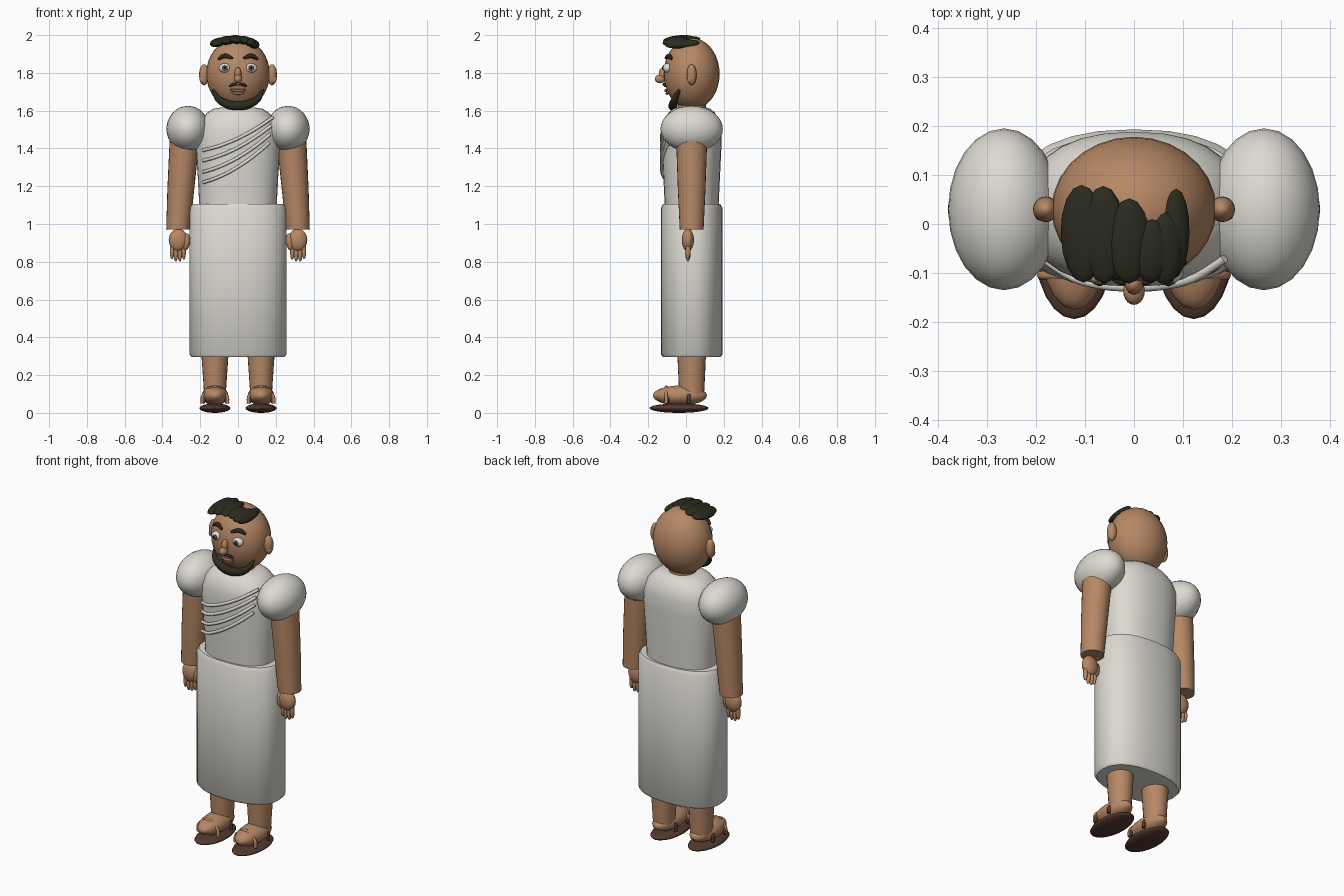
import bpy, bmesh, math
from mathutils import Vector

if "Cube" in bpy.data.objects:
    bpy.data.objects.remove(bpy.data.objects["Cube"])


def material(name, rgb):
    m = bpy.data.materials.new(name)
    m.diffuse_color = (*rgb, 1)
    m.use_nodes = True
    m.node_tree.nodes["Principled BSDF"].inputs["Base Color"].default_value = m.diffuse_color
    return m


SKIN = material("skin", (0.47, 0.245, 0.13))
CLOTH = material("cloth", (0.72, 0.70, 0.64))
HAIR = material("dark hair", (0.025, 0.024, 0.014))
SOLE = material("sandal brown", (0.085, 0.042, 0.028))
WHITE = material("eye white", (0.75, 0.75, 0.73))
IRIS = material("iris brown", (0.13, 0.08, 0.05))
PUPIL = material("pupil black", (0.008, 0.008, 0.008))
LIP = material("lip", (0.33, 0.15, 0.095))


def finish(name, bm, mat, angle=40):
    bmesh.ops.recalc_face_normals(bm, faces=bm.faces[:])
    me = bpy.data.meshes.new(name)
    bm.to_mesh(me)
    bm.free()
    me.materials.append(mat)
    ob = bpy.data.objects.new(name, me)
    bpy.context.collection.objects.link(ob)
    bpy.ops.object.select_all(action='DESELECT')
    ob.select_set(True)
    bpy.context.view_layer.objects.active = ob
    bpy.ops.object.shade_smooth_by_angle(angle=math.radians(angle))
    return ob


def ball(name, loc, size, mat, rot=(0, 0, 0), seg=20, rings=12):
    bm = bmesh.new()
    bmesh.ops.create_uvsphere(bm, u_segments=seg, v_segments=rings, radius=1)
    ob = finish(name, bm, mat)
    ob.location, ob.scale, ob.rotation_euler = loc, size, rot
    return ob


def skin_rings(bm, rings):
    """Join equal rings of points into a closed, capped skin."""
    loops = [[bm.verts.new(p) for p in r] for r in rings]
    n = len(loops[0])
    for a, b in zip(loops, loops[1:]):
        for i in range(n):
            bm.faces.new((a[i], a[(i + 1) % n], b[(i + 1) % n], b[i]))
    bm.faces.new(loops[0])
    bm.faces.new(loops[-1])


def loft(name, sections, mat, power=2.0, seg=24, angle=50):
    """Sections are (x, y, z, half width, half depth)."""
    rings = []
    for x, y, z, a, b in sections:
        ring = []
        for i in range(seg):
            c, s = math.cos(math.tau * i / seg), math.sin(math.tau * i / seg)
            ring.append((x + a * math.copysign(abs(c) ** (2 / power), c),
                         y + b * math.copysign(abs(s) ** (2 / power), s), z))
        rings.append(ring)
    bm = bmesh.new()
    skin_rings(bm, rings)
    return finish(name, bm, mat, angle)


def tube(name, pts, radius, mat, taper=0.0, steps=5, seg=8):
    """Round tube along a smooth path, thinned towards both ends by taper."""
    p = [Vector(q) for q in pts]
    p = [2 * p[0] - p[1]] + p + [2 * p[-1] - p[-2]]
    path = []
    for k in range(1, len(p) - 2):
        a, b, c, d = p[k - 1:k + 3]
        for j in range(steps):
            t = j / steps
            path.append(0.5 * (2 * b + (c - a) * t + (2 * a - 5 * b + 4 * c - d) * t * t
                               + (3 * b - a - 3 * c + d) * t ** 3))
    path.append(p[-2])
    rings, last = [], len(path) - 1
    for k, q in enumerate(path):
        d = (path[min(k + 1, last)] - path[max(k - 1, 0)]).normalized()
        u = d.cross(Vector((0, 1, 0.01))).normalized()
        v = d.cross(u)
        r = radius * (1 - taper * abs(2 * k / last - 1) ** 2)
        rings.append([q + r * (u * math.cos(math.tau * i / seg) + v * math.sin(math.tau * i / seg))
                      for i in range(seg)])
    bm = bmesh.new()
    skin_rings(bm, rings)
    return finish(name, bm, mat, 60)


def face_y(x, z):
    """Front surface of the head."""
    return 0.03 - 0.148 * math.sqrt(max(0, 1 - (x / 0.168) ** 2 - ((z - 1.795) / 0.19) ** 2))


# Robe: wrapped skirt and fitted upper body
CY = 0.03
loft("skirt", [(0, CY, 0.295, 0.245, 0.152), (0, CY, 0.31, 0.257, 0.163),
               (0, CY, 1.085, 0.257, 0.163), (0, CY, 1.105, 0.245, 0.152)], CLOTH, 2.35, 28)
loft("robe_top", [(0, CY, 1.08, 0.204, 0.142), (0, CY, 1.25, 0.213, 0.15),
                  (0, CY, 1.42, 0.225, 0.158), (0, CY, 1.50, 0.222, 0.158),
                  (0, CY, 1.55, 0.20, 0.147), (0, CY, 1.59, 0.162, 0.122),
                  (0, CY, 1.61, 0.13, 0.10), (0, CY, 1.617, 0.09, 0.075)], CLOTH, 2.3, 28)

# Draped folds across the chest
for z0, z1, x1 in ((1.39, 1.565, 0.185), (1.335, 1.52, 0.175),
                   (1.275, 1.475, 0.17), (1.22, 1.43, 0.165)):
    pts = []
    for k in range(7):
        t = k / 6
        x = -0.185 + t * (x1 + 0.185)
        y = CY - 0.156 * (1 - abs(x / 0.222) ** 2.3) ** (1 / 2.3) - 0.003
        pts.append((x, y, z0 + (z1 - z0) * (0.45 * t + 0.55 * t * t)))
    tube("chest_fold", pts, 0.009, CLOTH, steps=3)

# Neck and head
loft("neck", [(0, CY, 1.56, 0.075, 0.075), (0, CY, 1.68, 0.075, 0.075)], SKIN)
ball("head", (0, CY, 1.795), (0.168, 0.148, 0.19), SKIN, seg=28, rings=18)

# Nose, lips, moustache and beard
ball("nose_bridge", (0, -0.122, 1.795), (0.018, 0.022, 0.035), SKIN)
ball("nose_tip", (0, -0.137, 1.768), (0.022, 0.028, 0.023), SKIN)
for z, w in ((1.706, 0.042), (1.691, 0.034)):
    tube("lip", [(x, face_y(x, z) - 0.006, z + 0.004 * (x != 0)) for x in (-w, 0, w)],
         0.008, LIP, 0.6)
tube("beard", [(-0.13, -0.035, 1.71), (-0.108, -0.058, 1.665), (-0.06, -0.068, 1.635),
               (0, -0.07, 1.624), (0.06, -0.068, 1.635), (0.108, -0.058, 1.665),
               (0.13, -0.035, 1.71)], 0.024, HAIR, 0.7, 4, 10)

# Hair tufts swept forward over the crown: x, y, half width, half length, z, lean
for x, y, w, l, z, lean in ((-0.105, -0.02, 0.046, 0.10, 1.962, -0.25),
                            (-0.062, -0.022, 0.044, 0.10, 1.972, -0.1),
                            (-0.01, -0.035, 0.044, 0.087, 1.977, 0.1),
                            (0.035, -0.055, 0.038, 0.065, 1.972, 0.15),
                            (0.065, -0.05, 0.036, 0.075, 1.963, 0.25),
                            (0.084, -0.02, 0.03, 0.092, 1.953, 0.35)):
    ball("hair_tuft", (x, y, z), (w, l, 0.022), HAIR, (0.08, lean, 0), 16, 10)

for s in (-1, 1):
    # Eyes, brows, moustache halves and ears
    ex, ez = 0.07 * s, 1.826
    ball("eye", (ex, -0.098, ez), (0.031, 0.024, 0.025), WHITE)
    ball("iris", (ex, -0.119, ez), (0.015, 0.006, 0.015), IRIS)
    ball("pupil", (ex, -0.123, ez), (0.007, 0.004, 0.007), PUPIL)
    tube("brow", [(x * s, face_y(x, z) - 0.008, z)
                  for x, z in ((0.03, 1.878), (0.07, 1.89), (0.105, 1.873))], 0.012, HAIR, 0.5)
    tube("moustache", [(x * s, face_y(x, z) - 0.007, z)
                       for x, z in ((0.003, 1.737), (0.025, 1.739), (0.047, 1.728))],
         0.008, HAIR, 0.6)
    ball("ear", (0.18 * s, CY, 1.79), (0.026, 0.026, 0.056), SKIN)
    ball("ear_lobe", (0.19 * s, 0.02, 1.765), (0.013, 0.013, 0.02), SKIN)

    # Puffed sleeve and arm
    ball("sleeve", (0.265 * s, CY, 1.503), (0.114, 0.165, 0.122), CLOTH, seg=24, rings=16)
    loft("arm", [(0.28 * s, CY, 1.48, 0.08, 0.082), (0.288 * s, CY, 1.38, 0.077, 0.08),
                 (0.303 * s, CY, 1.18, 0.071, 0.073), (0.317 * s, CY, 0.97, 0.063, 0.063)], SKIN)

    # Hand with thumb and four fingers
    ball("palm", (0.317 * s, 0.01, 0.915), (0.05, 0.032, 0.06), SKIN)
    ball("thumb", (0.274 * s, 0.008, 0.905), (0.02, 0.022, 0.045), SKIN, (0, -0.12 * s, 0))
    for x, z in ((0.288, 0.855), (0.308, 0.845), (0.329, 0.845), (0.349, 0.858)):
        ball("finger", (x * s, 0.01, z), (0.012, 0.014, 0.044), SKIN,
             (0, 0.8 * (0.318 - x) * s, 0), 12, 8)

    # Leg, foot and sandal
    fx = 0.122 * s
    loft("leg", [(fx, CY, 0.09, 0.058, 0.065), (fx, CY, 0.14, 0.06, 0.068),
                 (fx, CY, 0.40, 0.078, 0.08)], SKIN)
    ball("foot", (fx, -0.032, 0.092), (0.07, 0.143, 0.053), SKIN)
    ball("sandal_sole", (fx, -0.037, 0.025), (0.082, 0.157, 0.025), SOLE, seg=24)
    for y, top in ((-0.105, 0.136), (0.015, 0.13)):
        tube("sandal_strap", [(fx - 0.067, y, 0.05), (fx - 0.06, y, 0.095), (fx, y, top),
                              (fx + 0.06, y, 0.095), (fx + 0.067, y, 0.05)],
             0.009, SOLE if y > 0 else SKIN)
    for d in (-1, 1):
        ball("strap_stud", (fx + 0.062 * d, -0.1, 0.068), (0.012, 0.012, 0.02), SOLE, seg=12, rings=8)
